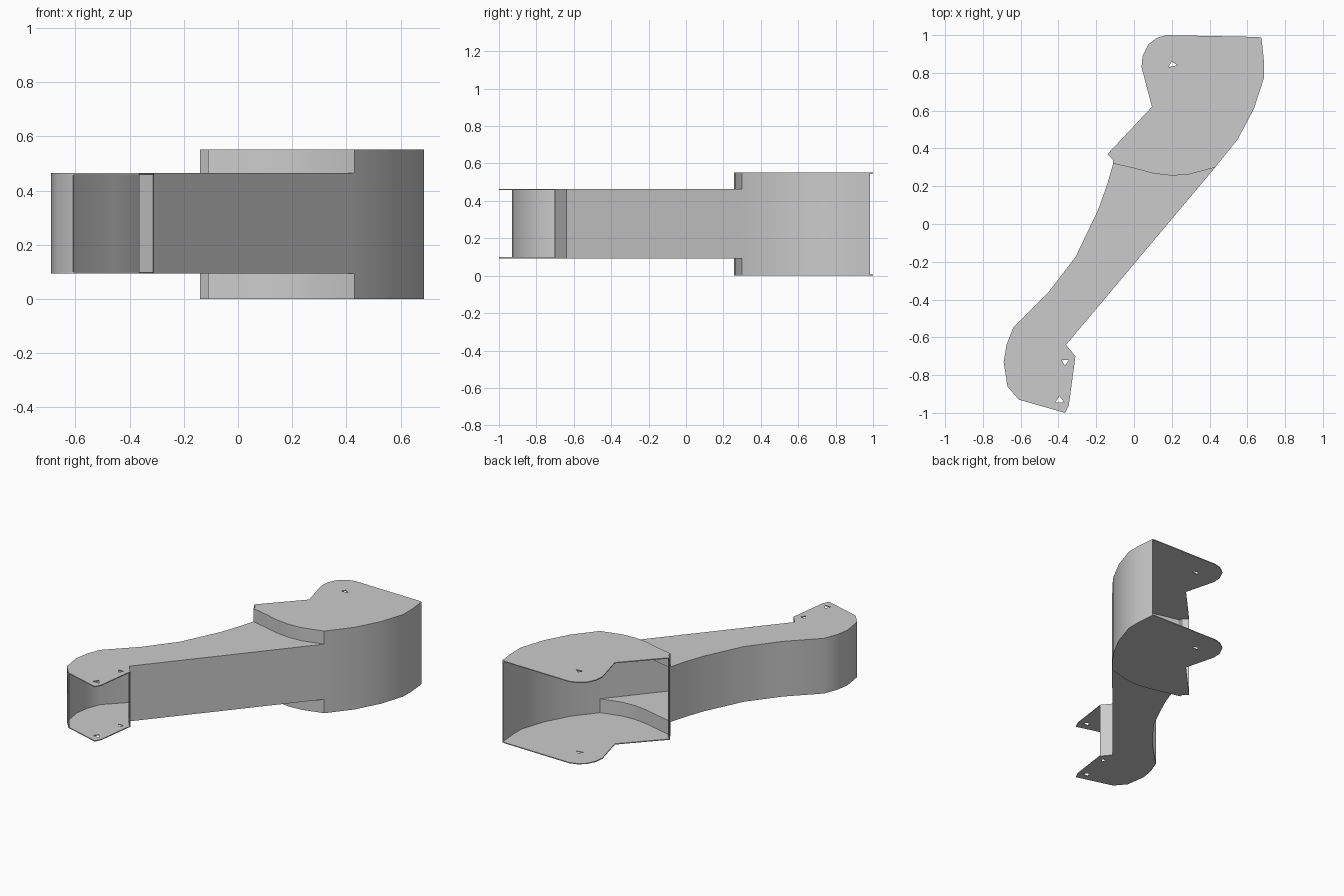
import bpy
import bmesh
import math
from mathutils import Vector

cube = bpy.data.objects.get("Cube")
if cube:
    bpy.data.objects.remove(cube)

SHEET = 0.006           # sheet thickness
LOW, HIGH = 0.0, 0.552      # housing heights
ARM_LOW, ARM_HIGH = 0.093, 0.464  # arm heights

grey = bpy.data.materials.new("plain_grey")
grey.use_nodes = True
grey.diffuse_color = (0.6, 0.6, 0.6, 1)
grey.node_tree.nodes["Principled BSDF"].inputs["Base Color"].default_value = (0.6, 0.6, 0.6, 1)


def finish(bm, name):
    bmesh.ops.recalc_face_normals(bm, faces=bm.faces)
    mesh = bpy.data.meshes.new(name)
    bm.to_mesh(mesh)
    bm.free()
    mesh.materials.append(grey)
    obj = bpy.data.objects.new(name, mesh)
    bpy.context.collection.objects.link(obj)
    bpy.ops.object.select_all(action='DESELECT')
    bpy.context.view_layer.objects.active = obj
    obj.select_set(True)
    bpy.ops.object.shade_smooth_by_angle(angle=math.radians(35))


def plate(name, outline, holes, z, up):
    """Flat sheet with cut holes, thickened towards the inside."""
    bm = bmesh.new()
    edges = []
    for loop in [outline] + holes:
        vs = [bm.verts.new((x, y, z)) for x, y in loop]
        edges += [bm.edges.new((vs[i - 1], vs[i])) for i in range(len(vs))]
    bmesh.ops.triangle_fill(bm, edges=edges, use_beauty=True)
    ext = bmesh.ops.extrude_face_region(bm, geom=bm.faces[:])
    moved = [g for g in ext["geom"] if isinstance(g, bmesh.types.BMVert)]
    bmesh.ops.translate(bm, verts=moved, vec=(0, 0, up * SHEET))
    finish(bm, name)


def wall(name, path, z0, z1):
    """Upright sheet along a path, outside on the path's right."""
    bm = bmesh.new()
    low = [bm.verts.new((x, y, z0)) for x, y in path]
    top = [bm.verts.new((x, y, z1)) for x, y in path]
    for i in range(len(path) - 1):
        bm.faces.new((low[i], low[i + 1], top[i + 1], top[i]))
    bm.normal_update()
    shift = {v.co.to_tuple(4): Vector(v.normal) for v in bm.verts}
    ext = bmesh.ops.extrude_face_region(bm, geom=bm.faces[:])
    for g in ext["geom"]:
        if isinstance(g, bmesh.types.BMVert):
            g.co -= shift[g.co.to_tuple(4)] * SHEET
    finish(bm, name)


# Shared profiles, running counterclockwise
step = [(-0.11, 0.32), (0.0, 0.295), (0.10, 0.268), (0.20, 0.256), (0.29, 0.262), (0.43, 0.30)]
housing_side = [(0.43, 0.30), (0.55, 0.45), (0.635, 0.61), (0.687, 0.77), (0.687, 0.87), (0.675, 0.985)]
housing_back = [(0.66, 0.99), (0.17, 1.0), (0.12, 0.985), (0.075, 0.95), (0.045, 0.89),
                (0.04, 0.83), (0.095, 0.62)]
flange = [(-0.14, 0.37), (-0.11, 0.34), (-0.11, 0.32)]
arm_outer = [(-0.11, 0.32), (-0.145, 0.20), (-0.19, 0.075), (-0.31, -0.175), (-0.46, -0.37),
             (-0.64, -0.55), (-0.675, -0.64), (-0.69, -0.73), (-0.67, -0.86), (-0.61, -0.93)]
arm_tip = [(-0.365, -1.0), (-0.345, -0.96), (-0.31, -0.70)]
arm_inner = [(-0.36, -0.64), (0.43, 0.30)]

housing_outline = step + housing_side[1:] + housing_back + flange[:-1]
arm_outline = arm_outer + arm_tip + arm_inner + step[-2:0:-1]
housing_holes = [[(0.18, 0.83), (0.20, 0.86), (0.23, 0.84)]]
arm_holes = [[(-0.385, -0.72), (-0.345, -0.72), (-0.365, -0.75)],
             [(-0.395, -0.91), (-0.417, -0.945), (-0.37, -0.945)]]

# Top and bottom sheets
plate("housing_top", housing_outline, housing_holes, HIGH, -1)
plate("housing_bottom", housing_outline, housing_holes, LOW, 1)
plate("arm_top", arm_outline, arm_holes, ARM_HIGH, -1)
plate("arm_bottom", arm_outline, arm_holes, ARM_LOW, 1)

# Upright sheets; both ends stay open
wall("housing_wall", housing_side, LOW, HIGH)
wall("flange_wall", flange, LOW, HIGH)
wall("upper_step", step, ARM_HIGH - SHEET, HIGH)
wall("lower_step", step, LOW, ARM_LOW + SHEET)
wall("arm_outer_wall", arm_outer, ARM_LOW, ARM_HIGH)
wall("arm_inner_wall", arm_inner, ARM_LOW, ARM_HIGH)
wall("arm_tip_lip", [arm_tip[-1], arm_inner[0]], ARM_LOW, ARM_HIGH)
